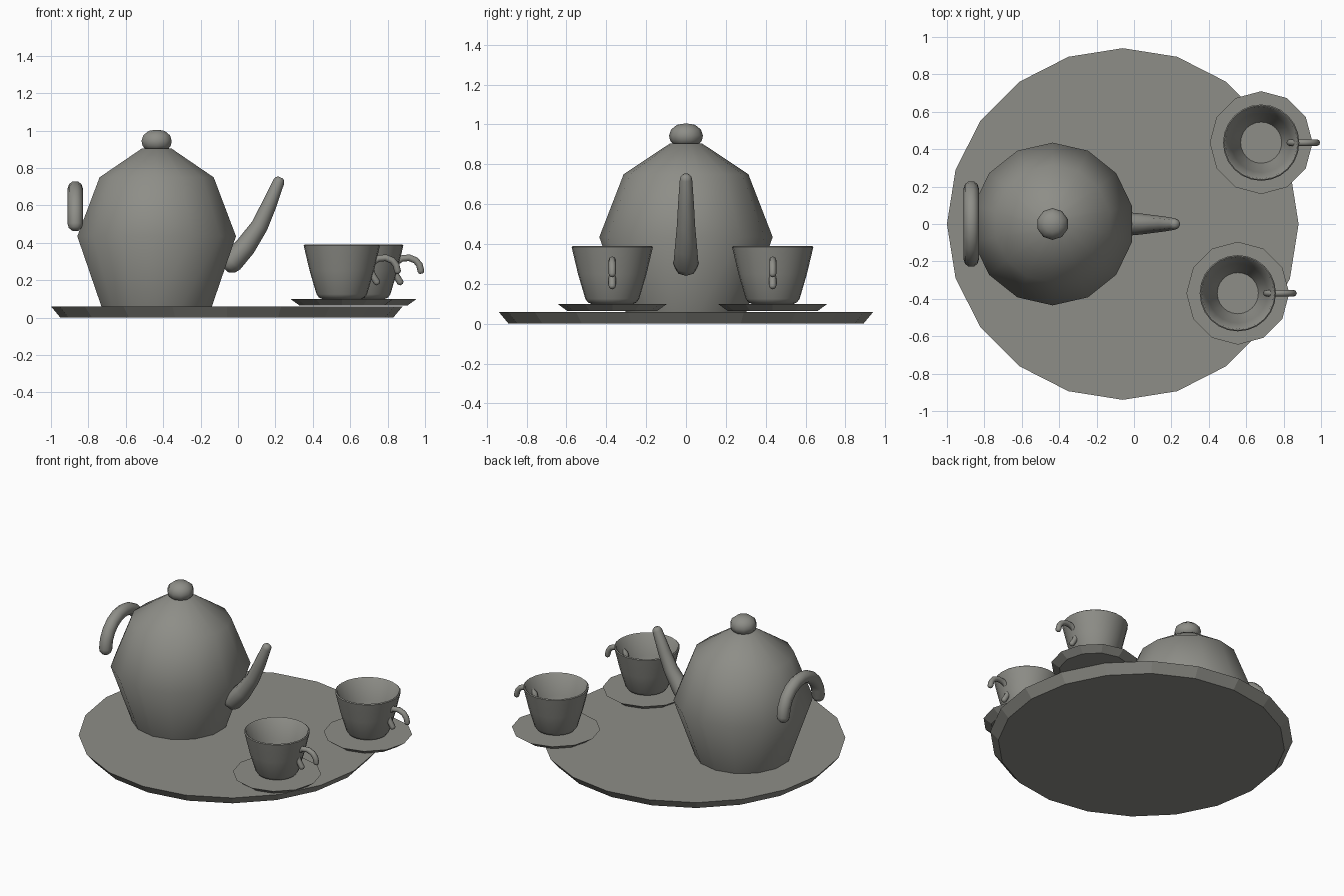
import bpy, bmesh, math
from mathutils import Vector

if "Cube" in bpy.data.objects:
    bpy.data.objects.remove(bpy.data.objects["Cube"])

# Single clay-grey material
grey = bpy.data.materials.new("warm grey")
grey.use_nodes = True
colour = (0.27, 0.27, 0.245, 1)
grey.diffuse_color = colour
grey.node_tree.nodes["Principled BSDF"].inputs["Base Color"].default_value = colour


def finish(bm, name, smooth):
    bmesh.ops.recalc_face_normals(bm, faces=bm.faces)
    mesh = bpy.data.meshes.new(name)
    bm.to_mesh(mesh)
    bm.free()
    mesh.materials.append(grey)
    obj = bpy.data.objects.new(name, mesh)
    bpy.context.collection.objects.link(obj)
    if smooth:
        bpy.ops.object.select_all(action="DESELECT")
        obj.select_set(True)
        bpy.context.view_layer.objects.active = obj
        bpy.ops.object.shade_smooth_by_angle(angle=math.radians(smooth))
    return obj


def skin(bm, rings):
    """Bridge consecutive vertex rings and cap both ends."""
    n = len(rings[0])
    for a, b in zip(rings, rings[1:]):
        for i in range(n):
            j = (i + 1) % n
            bm.faces.new((a[i], a[j], b[j], b[i]))
    bm.faces.new(rings[0])
    bm.faces.new(rings[-1])


def lathe(name, profile, sides, centre, smooth=0):
    """Turn (radius, height) pairs round a vertical axis, one corner at +y."""
    bm = bmesh.new()
    rings = []
    for r, z in profile:
        angles = [math.pi / 2 + math.tau * i / sides for i in range(sides)]
        rings.append([bm.verts.new((centre[0] + r * math.cos(a),
                                    centre[1] + r * math.sin(a), z)) for a in angles])
    skin(bm, rings)
    return finish(bm, name, smooth)


def tube(name, points, radii, side, sides=8):
    """Sweep a tapering round section along a planar path; side is the plane normal."""
    points = [Vector(p) for p in points]
    side = Vector(side)
    stations = []
    last = len(points) - 1
    for i, (p, r) in enumerate(zip(points, radii)):
        t = (points[min(i + 1, last)] - points[max(i - 1, 0)]).normalized()
        ring = [(p, r, t)]
        if i in (0, last):
            out = -t if i == 0 else t
            caps = [(p + out * r * k, r * s, t) for k, s in ((0.5, 0.85), (0.85, 0.45))]
            ring = caps[::-1] + ring if i == 0 else ring + caps
        stations += ring
    bm = bmesh.new()
    rings = []
    for p, r, t in stations:
        up = side.cross(t)
        angles = [math.tau * k / sides for k in range(sides)]
        rings.append([bm.verts.new(p + (side * math.cos(a) + up * math.sin(a)) * r)
                      for a in angles])
    skin(bm, rings)
    return finish(bm, name, 60)


# Tray
lathe("tray", [(0.89, 0), (0.94, 0.06)], 20, (-0.06, 0))

# Teapot body and lid knob
POT = (-0.435, 0)
lathe("teapot_body", [(0.303, 0.06), (0.435, 0.435), (0.313, 0.75), (0.08, 0.905)],
      14, POT, 50)
lathe("lid_knob", [(0.06, 0.895), (0.08, 0.92), (0.085, 0.945), (0.075, 0.975),
                   (0.045, 0.998), (0.01, 1.004)], 10, POT, 60)

# Teapot handle, an arch set across the back of the body
arch = [(-0.87, 0.19 * math.cos(a), 0.5 + 0.19 * math.sin(a))
        for a in [math.pi * i / 10 for i in range(11)]]
tube("teapot_handle", arch, [0.041] * 11, (1, 0, 0), 10)

# Spout
spout = [(-0.035, 0.30), (0.04, 0.38), (0.115, 0.49), (0.165, 0.60), (0.217, 0.725)]
tube("spout", [(x, 0, z) for x, z in spout], [0.063, 0.056, 0.046, 0.04, 0.031], (0, 1, 0))

# Two cups on saucers, each with a tilted hook handle through the wall
hook = [(0.187, 0.19), (0.165, 0.225), (0.153, 0.262), (0.163, 0.295), (0.195, 0.316),
        (0.235, 0.32), (0.27, 0.306), (0.29, 0.282), (0.298, 0.25)]
cup_profile = [(0.105, 0.1), (0.122, 0.107), (0.135, 0.125), (0.172, 0.25), (0.204, 0.385),
               (0.198, 0.39), (0.191, 0.385), (0.16, 0.25), (0.11, 0.13)]
for label, cx, cy in (("back", 0.68, 0.435), ("front", 0.555, -0.37)):
    lathe(label + "_saucer", [(0.225, 0.064), (0.275, 0.1)], 12, (cx, cy))
    lathe(label + "_cup", cup_profile, 24, (cx, cy), 50)
    tube(label + "_cup_handle", [(cx + x, cy, z) for x, z in hook],
         [0.018] * len(hook), (0, 1, 0))
